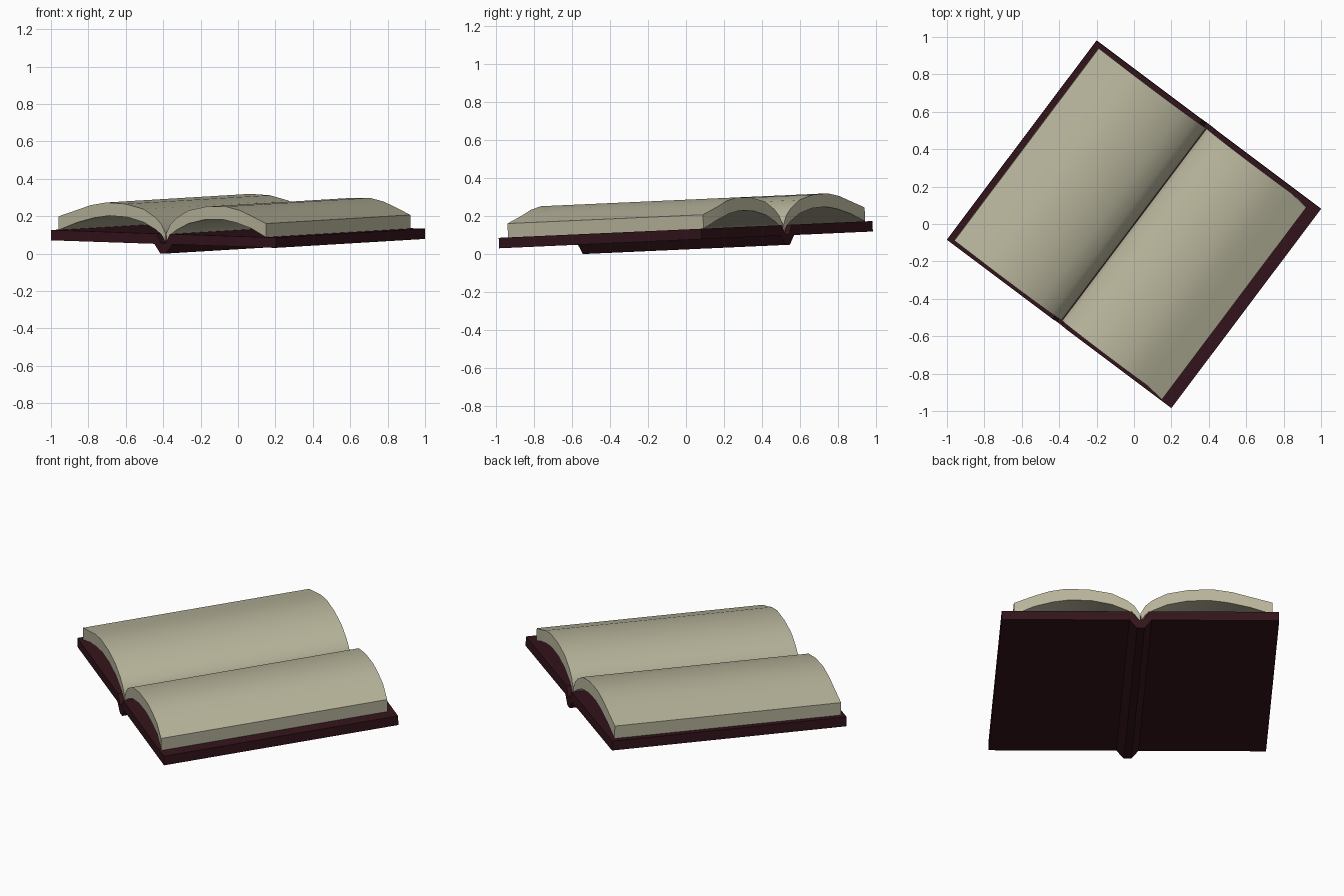
import bpy, bmesh, math
from mathutils import Matrix, Vector

if "Cube" in bpy.data.objects:
    bpy.data.objects.remove(bpy.data.objects["Cube"])

# Pose of the open book: turned about z and slightly tilted
U = Vector((0.8, -0.6, -0.027)).normalized()
V = Vector((0.6, 0.8, 0.036)).normalized()
N = U.cross(V).normalized()
V = N.cross(U)
POSE = Matrix((U, V, N)).transposed().to_4x4()
POSE.translation = (0, 0, 0.0745)


def material(name, rgb):
    m = bpy.data.materials.new(name)
    m.diffuse_color = (*rgb, 1)
    m.use_nodes = True
    m.node_tree.nodes["Principled BSDF"].inputs["Base Color"].default_value = m.diffuse_color
    return m


def extrude_profile(name, top, bottom, half, mat, skew=lambda u: 0.0):
    """Solid strip between a top and a bottom polyline (u, height), run along the spine."""
    bm = bmesh.new()
    rings = []
    for t, b in zip(top, bottom):
        rings.append([bm.verts.new((u, v + skew(u), h))
                      for (u, h), v in ((t, -half), (t, half), (b, half), (b, -half))])
    for r, s in zip(rings, rings[1:]):
        for i in range(4):
            j = (i + 1) % 4
            bm.faces.new((r[i], r[j], s[j], s[i]))
    bm.faces.new(rings[0])
    bm.faces.new(rings[-1])
    bmesh.ops.recalc_face_normals(bm, faces=bm.faces)
    bm.transform(POSE)
    me = bpy.data.meshes.new(name)
    bm.to_mesh(me)
    bm.free()
    me.materials.append(mat)
    ob = bpy.data.objects.new(name, me)
    bpy.context.collection.objects.link(ob)
    return ob


paper = material("paper", (0.48, 0.46, 0.33))
leather = material("leather", (0.033, 0.007, 0.011))

# Cover: two flat boards joined by a folded spine
half_top = [(0.015, 0.004), (0.045, 0.055), (0.75, 0.055)]
half_bottom = [(0.02, -0.05), (0.06, 0.0), (0.75, 0.0)]


def mirrored(pts):
    return [(-u, h) for u, h in reversed(pts)] + pts


extrude_profile("cover", mirrored(half_top), mirrored(half_bottom), 0.666, leather)

# Page blocks: arched slabs, hollow underneath
page_top = [(0.002, 0.055), (0.03, 0.105), (0.07, 0.14), (0.15, 0.183), (0.27, 0.207),
            (0.40, 0.211), (0.49, 0.194), (0.57, 0.166), (0.68, 0.128)]
page_bottom = [(0.006, 0.015), (0.03, 0.05), (0.07, 0.076), (0.15, 0.113), (0.26, 0.137),
               (0.38, 0.141), (0.47, 0.127), (0.57, 0.099), (0.68, 0.055)]


def side(pts, sign, outer):
    out = []
    for u, h in pts:
        if u > 0.4:
            u = 0.4 + (u - 0.4) * (outer - 0.4) / 0.28
        out.append((sign * u, h))
    return out


for name, sign, outer in (("left_pages", -1, 0.718), ("right_pages", 1, 0.68)):
    ob = extrude_profile(name, side(page_top, sign, outer), side(page_bottom, sign, outer),
                         0.643, paper, lambda u: -0.014 if u > 0.65 else 0.0)
    bpy.ops.object.select_all(action='DESELECT')
    ob.select_set(True)
    bpy.context.view_layer.objects.active = ob
    bpy.ops.object.shade_smooth_by_angle(angle=math.radians(35))
